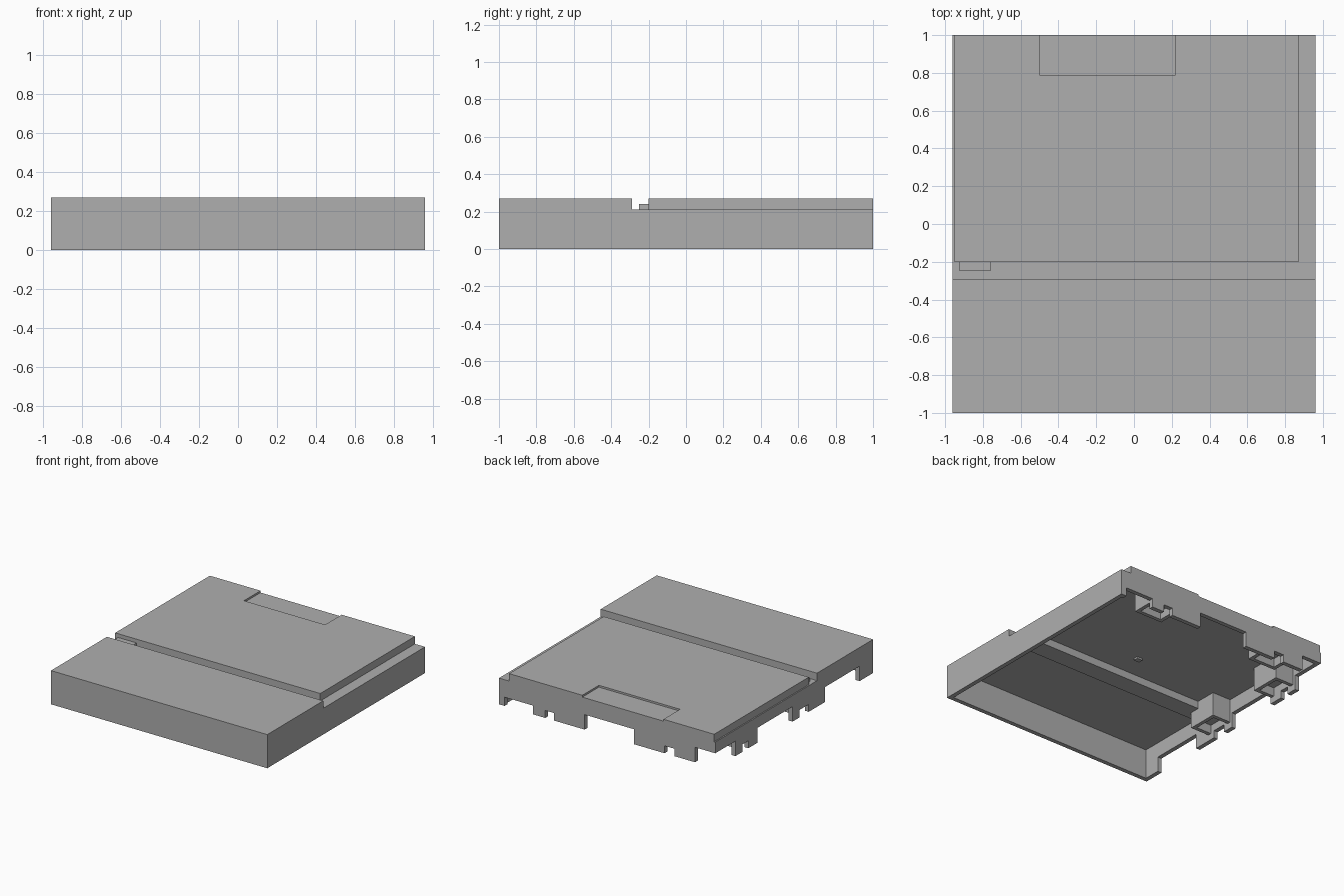
import bpy
import bmesh
from mathutils import Matrix, Vector

if "Cube" in bpy.data.objects:
    bpy.data.objects.remove(bpy.data.objects["Cube"], do_unlink=True)

grey = bpy.data.materials.new("plain grey")
grey.use_nodes = True
grey.diffuse_color = (0.43, 0.43, 0.43, 1)
grey.node_tree.nodes["Principled BSDF"].inputs["Base Color"].default_value = grey.diffuse_color

HALF_X, HALF_Y, TOP, LEDGE, OUT = 0.96, 1.0, 0.27, 0.21, 1.2
WALL = 0.035
IN_X, IN_Y = HALF_X - WALL, HALF_Y - WALL
ROOF, LOW_ROOF = TOP - 0.03, LEDGE - 0.03


def box(name, xs, ys, zs):
    """Box spanning the given ranges."""
    lo = Vector((min(xs), min(ys), min(zs)))
    hi = Vector((max(xs), max(ys), max(zs)))
    bm = bmesh.new()
    bmesh.ops.create_cube(bm, size=1, matrix=Matrix.Translation((lo + hi) / 2)
                          @ Matrix.Diagonal((*(hi - lo), 1)))
    mesh = bpy.data.meshes.new(name)
    bm.to_mesh(mesh)
    bm.free()
    mesh.materials.append(grey)
    ob = bpy.data.objects.new(name, mesh)
    bpy.context.collection.objects.link(ob)
    return ob


def cut(target, xs, ys, zs):
    """Subtract a box from the target."""
    cutter = box("cutter", xs, ys, zs)
    cutter.hide_render = True
    mod = target.modifiers.new("cut", "BOOLEAN")
    mod.operation, mod.solver, mod.object = "DIFFERENCE", "EXACT", cutter
    bpy.context.view_layer.objects.active = target
    bpy.ops.object.modifier_apply(modifier=mod.name)
    bpy.data.objects.remove(cutter, do_unlink=True)


# Outer body: groove, side ledges and shallow label recess
lid = box("lid_shell", (-HALF_X, HALF_X), (-HALF_Y, HALF_Y), (0, TOP))
cut(lid, (-OUT, OUT), (-0.29, -0.2), (LEDGE, 1))
cut(lid, (0.87, OUT), (-0.25, OUT), (LEDGE, 1))
cut(lid, (-OUT, -0.95), (-0.25, OUT), (LEDGE, 1))
cut(lid, (-0.5, 0.22), (0.79, OUT), (TOP - 0.015, 1))

# Hollow underside, following the groove and the wide ledge
cut(lid, (-IN_X, IN_X), (-IN_Y, IN_Y), (-1, LOW_ROOF))
cut(lid, (-IN_X, IN_X), (-IN_Y, -0.32), (0.1, ROOF))
cut(lid, (-IN_X, 0.84), (-0.17, IN_Y), (0.1, ROOF))

# Openings in the lower edge of the back wall: start, end, height
for a, b, h in [(0.66, 0.91, 0.07), (0.47, 0.55, 0.06), (-0.24, 0.2, 0.12),
                (-0.6, -0.51, 0.06), (-OUT, -0.78, 0.12)]:
    cut(lid, (a, b), (IN_Y - 0.01, OUT), (-1, h))

# Openings in the lower edge of the right wall
for a, b, h in [(0.745, OUT, 0.12), (0.58, 0.655, 0.06), (0.02, 0.465, 0.12),
                (-0.185, -0.07, 0.06), (-0.83, -0.39, 0.12)]:
    cut(lid, (-OUT, 0.01 - IN_X), (a, b), (-1, h))

# Clip housings hanging from the roof against the two notched walls
DEPTH, WIDTH, RIM = 0.165, 0.25, 0.03
for i, end in enumerate((0.0, 0.72)):
    house = box(f"right_clip_housing_{i + 1}", (-IN_X, DEPTH - IN_X),
                (end - WIDTH, end), (0.05, ROOF))
    cut(house, (-OUT, DEPTH - IN_X - RIM), (end - WIDTH + RIM, end - RIM), (0, 0.12))
for i, end in enumerate((0.66, -0.43)):
    house = box(f"back_clip_housing_{i + 1}", (end - WIDTH, end),
                (IN_Y - DEPTH, IN_Y), (0.05, ROOF))
    cut(house, (end - WIDTH + RIM, end - RIM), (IN_Y - DEPTH + RIM, OUT), (0, 0.12))

# Small nub in the middle of the roof underside
box("roof_nub", (-0.04, 0.01), (0.01, 0.05), (ROOF - 0.015, ROOF))
